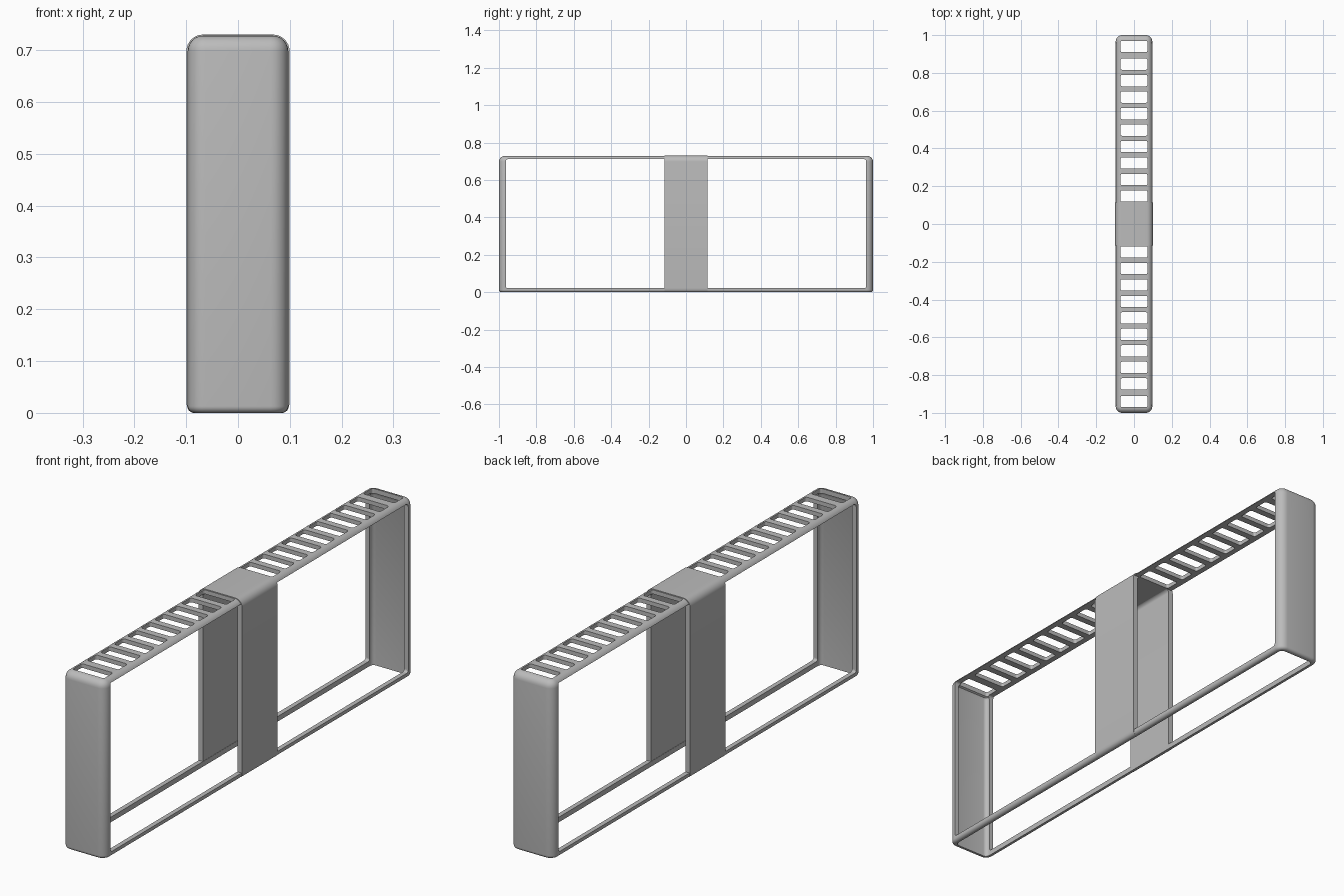
import bpy, bmesh, math

if "Cube" in bpy.data.objects:
    bpy.data.objects.remove(bpy.data.objects["Cube"])

grey = bpy.data.materials.new("grey")
grey.diffuse_color = (0.5, 0.5, 0.5, 1)
grey.use_nodes = True
grey.node_tree.nodes["Principled BSDF"].inputs["Base Color"].default_value = grey.diffuse_color


def rounded(a, b, r, n=6):
    """Rounded rectangle outline with half sizes a, b."""
    pts = []
    for k, (sx, sy) in enumerate([(1, 1), (-1, 1), (-1, -1), (1, -1)]):
        for i in range(n + 1):
            t = math.pi / 2 * (k + i / n)
            pts.append((sx * (a - r) + r * math.cos(t), sy * (b - r) + r * math.sin(t)))
    return pts


def loft(name, rings, caps=True, closed=False):
    """Skin a stack of rings that all have the same point count."""
    bm = bmesh.new()
    loops = [[bm.verts.new(p) for p in ring] for ring in rings]
    n = len(loops[0])
    pairs = list(zip(loops, loops[1:])) + ([(loops[-1], loops[0])] if closed else [])
    for lo, hi in pairs:
        for i in range(n):
            j = (i + 1) % n
            bm.faces.new((lo[i], lo[j], hi[j], hi[i]))
    if caps:
        bm.faces.new(loops[0])
        bm.faces.new(loops[-1])
    bmesh.ops.recalc_face_normals(bm, faces=bm.faces)
    me = bpy.data.meshes.new(name)
    bm.to_mesh(me)
    bm.free()
    ob = bpy.data.objects.new(name, me)
    bpy.context.collection.objects.link(ob)
    me.materials.append(grey)
    return ob


def cut(ob, cutter):
    cutter.hide_render = True
    cutter.hide_viewport = True
    mod = ob.modifiers.new("cut", 'BOOLEAN')
    mod.operation, mod.solver, mod.object = 'DIFFERENCE', 'EXACT', cutter


def smooth(ob):
    bpy.ops.object.select_all(action='DESELECT')
    ob.select_set(True)
    bpy.context.view_layer.objects.active = ob
    bpy.ops.object.shade_smooth_by_angle(angle=math.radians(35))


W, L, H, T = 0.097, 1.0, 0.728, 0.019      # half width, half length, height, wall


def shell_rings(w, l, h, r, bottom, top):
    """Rings of a box with rounded lower rim, corners and crown."""
    steps = [math.pi / 2 * i / 6 for i in range(7)]
    prof = [(bottom * (1 - math.sin(t)), bottom * (1 - math.cos(t))) for t in steps]
    prof += [(top * (1 - math.cos(t)), h - top * (1 - math.sin(t))) for t in steps]
    return [[(x, y, z) for x, y in rounded(w - d, l - d, max(r - d, 0.003))] for d, z in prof]


# Hollow frame, open underneath: outer skin down to the inner skin
outer = shell_rings(W, L, H, 0.034, 0.013, 0.03)
inner = [[(x, y, z) for x, y in rounded(W - T - d, L - T - d, 0.016 - d)]
         for d, z in [(0, 0), (0, 0.695), (0.004, 0.705), (0.013, 0.71)]]
frame = loft("frame", inner[::-1] + outer)

# Long side openings
window = loft("window_cutter", [[(x, y, z + 0.366) for y, z in rounded(0.963, 0.345, 0.01)]
                                for x in (-0.3, 0.3)])
cut(frame, window)

# Ten slots on each half of the top
slots = [0.148 + 0.0873 * i for i in range(9)] + [0.94]
for side in (-1, 1):
    for c in slots:
        slot = loft("slot_cutter", [[(x, y + side * c, z) for x, y in rounded(0.071, 0.03, 0.008, 3)]
                                    for z in (0.69, 0.8)])
        cut(frame, slot)

# Central band over the top and down both sides
def arch(w, h, r, low):
    right = [(w - dx, z) for dx, z in low]
    right += [(w - r + r * math.cos(t), h - r + r * math.sin(t))
              for t in [math.pi / 2 * i / 8 for i in range(9)]]
    return right + [(-x, z) for x, z in right[::-1]]

profile = arch(0.0995, 0.73, 0.032, [(0.012, 0), (0.005, 0.004), (0.001, 0.011), (0, 0.022)])
profile += arch(0.079, 0.712, 0.016, [(0, 0)])[::-1]
band = loft("central_band", [[(x, y, z) for x, z in profile] for y in (-0.115, 0.115)])

smooth(frame)
smooth(band)
